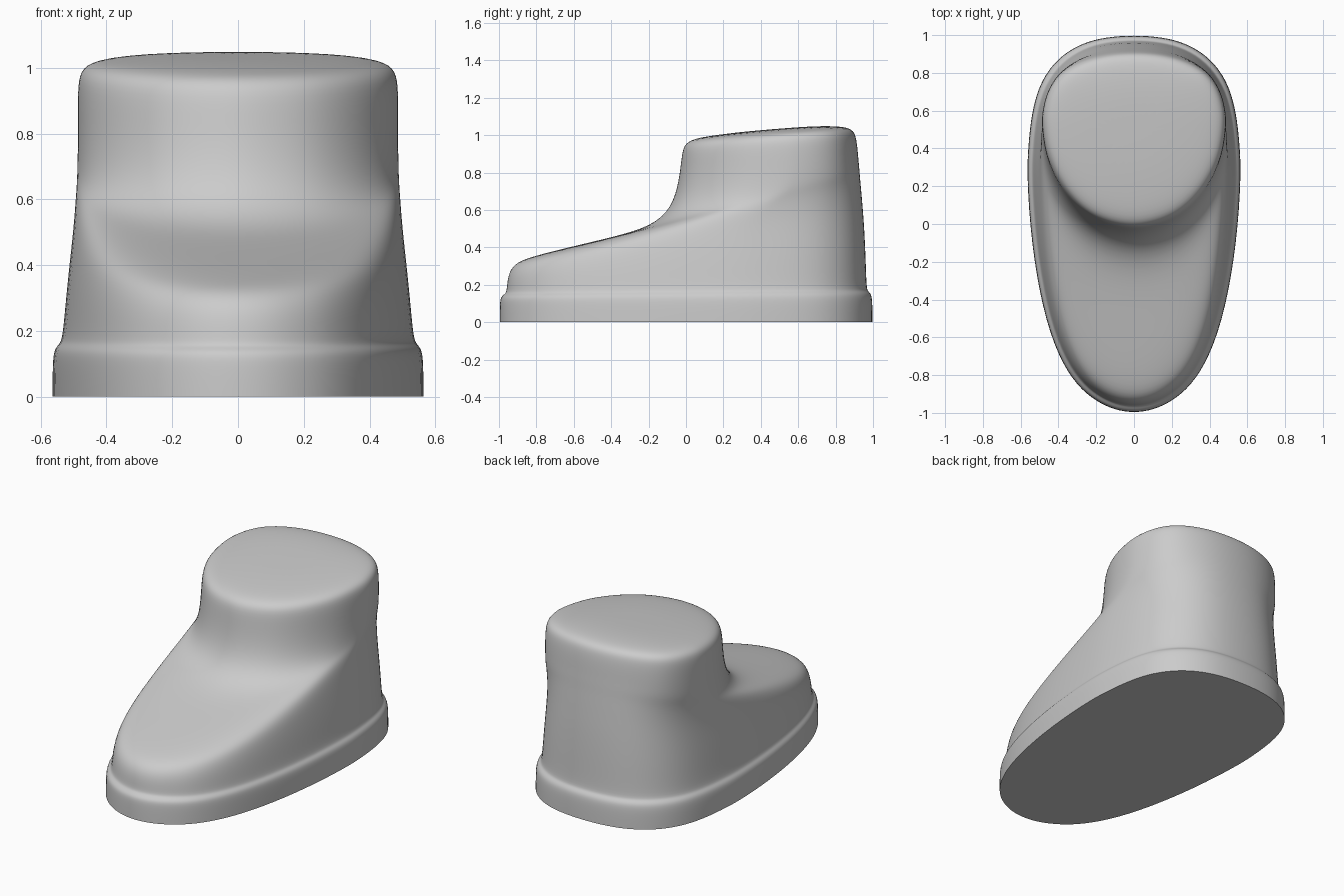
import bpy, bmesh

if "Cube" in bpy.data.objects:
    bpy.data.objects.remove(bpy.data.objects["Cube"])

# Half outlines from front to back: (x as share of half width, y as share of length)
SOLE = [(0, 0), (.18, .0075), (.35, .03), (.53, .07), (.71, .15), (.855, .275), (.96, .45), (1, .625),
        (.99, .7), (.955, .8), (.87, .88), (.71, .94), (.5, .9775), (.27, .995), (0, 1)]
ANKLE = [(0, 0), (.2, .015), (.4, .05), (.58, .11), (.76, .21), (.9, .34), (.97, .46), (1, .6),
         (.985, .68), (.94, .77), (.84, .86), (.68, .925), (.46, .97), (.24, .993), (0, 1)]

# Rings from the ground up: front y, front z, back y, back z, half width, blend to ankle
RINGS = [
    # sole with rounded lip
    (-1.0, .005, 1.0, .005, .567, 0),
    (-1.0, .10, 1.0, .10, .567, 0),
    (-.995, .137, .995, .15, .562, 0),
    (-.97, .152, .975, .166, .545, 0),
    (-.963, .17, .968, .185, .536, 0),
    # upper: side wall, toe shoulder, vamp
    (-.957, .25, .963, .36, .524, 0),
    (-.925, .312, .955, .52, .51, .05),
    (-.84, .347, .947, .62, .502, .1),
    (-.65, .395, .94, .70, .497, .25),
    (-.40, .453, .934, .76, .493, .5),
    (-.19, .51, .93, .81, .491, .75),
    (-.08, .61, .925, .86, .49, .95),
    (-.04, .76, .92, .92, .49, 1),
    (-.027, .90, .912, .985, .49, 1),
    (-.01, .957, .898, 1.025, .478, 1),
    # closed top
    (.05, .985, .855, 1.045, .43, 1),
    (.2, 1.006, .74, 1.05, .28, 1),
    (.34, 1.022, .6, 1.043, .13, 1),
]


def ring(bm, yf, zf, yb, zb, w, k):
    half = []
    for (xa, sa), (xb, sb) in zip(SOLE, ANKLE):
        s = sa + (sb - sa) * k
        half.append((w * (xa + (xb - xa) * k), yf + s * (yb - yf), zf + s * (zb - zf)))
    pts = half + [(-x, y, z) for x, y, z in half[-2:0:-1]]
    return [bm.verts.new(p) for p in pts]


bm = bmesh.new()
loops = [ring(bm, *r) for r in RINGS]
n = len(loops[0])
for a, b in zip(loops, loops[1:]):
    for i in range(n):
        j = (i + 1) % n
        bm.faces.new((a[i], a[j], b[j], b[i]))
bm.faces.new(loops[-1])
bottom = bm.faces.new(loops[0][::-1])

# Keep the ground edge sharp
crease = bm.edges.layers.float.new("crease_edge")
for e in bottom.edges:
    e[crease] = 1.0
for v in bottom.verts:
    v.co.z = 0
bmesh.ops.recalc_face_normals(bm, faces=bm.faces)

mesh = bpy.data.meshes.new("boot")
bm.to_mesh(mesh)
bm.free()
boot = bpy.data.objects.new("boot", mesh)
bpy.context.collection.objects.link(boot)
sub = boot.modifiers.new("smooth", 'SUBSURF')
sub.levels = sub.render_levels = 2

# Smooth shading with a crisp sole edge
bpy.context.view_layer.objects.active = boot
boot.select_set(True)
bpy.ops.object.modifier_apply(modifier=sub.name)
bpy.ops.object.shade_smooth_by_angle(angle=1.0)
